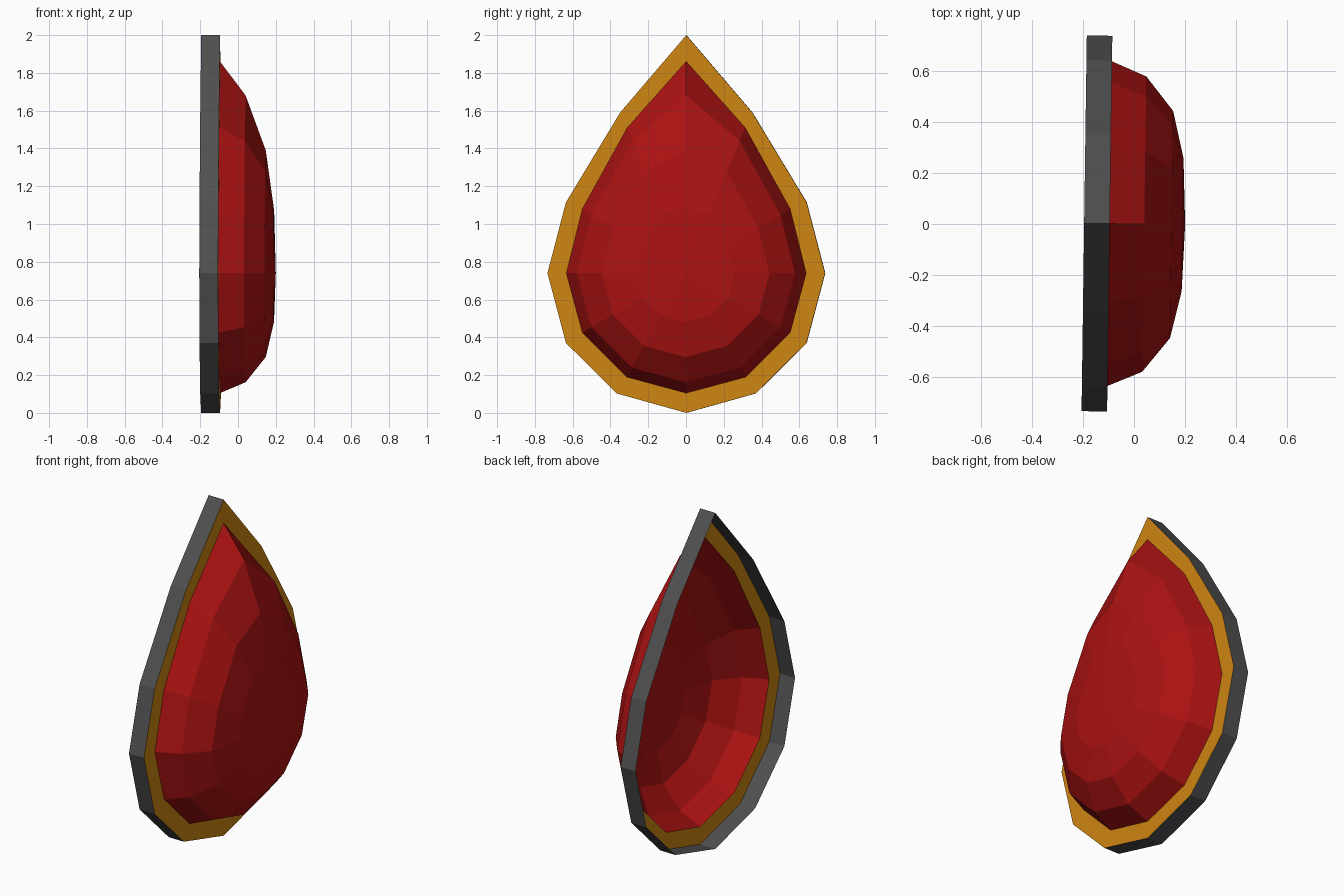
import bpy
import bmesh
import math
from mathutils import Matrix

cube = bpy.data.objects.get("Cube")
if cube:
    bpy.data.objects.remove(cube, do_unlink=True)

TILT = Matrix.Rotation(math.radians(-0.8), 4, 'Z')
CENTRE_Z = 0.74


def material(name, rgb):
    mat = bpy.data.materials.new(name)
    mat.use_nodes = True
    mat.diffuse_color = (*rgb, 1)
    mat.node_tree.nodes["Principled BSDF"].inputs["Base Color"].default_value = (*rgb, 1)
    return mat


def outline(half):
    """Close a half teardrop (tip first, bottom last) by mirroring it in y."""
    return half + [(-y, z) for y, z in half[-2:0:-1]]


def ring(points, x, scale=1.0, tip_scale=1.0):
    """Place an outline at depth x, shrunk about the centre; the tip shrinks on its own."""
    result = []
    for i, (y, z) in enumerate(points):
        s = tip_scale if i == 0 else scale
        result.append((x, y * s, CENTRE_Z + (z - CENTRE_Z) * s))
    return result


def loft(name, rings, mat, apex=None):
    """Skin rings in order, optionally closing the last one to an apex."""
    bm = bmesh.new()
    loops = [[bm.verts.new(p) for p in r] for r in rings]
    n = len(loops[0])
    for a, b in zip(loops, loops[1:]):
        for i in range(n):
            j = (i + 1) % n
            bm.faces.new((a[i], b[i], b[j], a[j]))
    if apex:
        top = bm.verts.new(apex)
        for i in range(n):
            bm.faces.new((loops[-1][i], top, loops[-1][(i + 1) % n]))
    bmesh.ops.reverse_faces(bm, faces=bm.faces[:])
    # Make sure the shell faces out of the shield
    bm.normal_update()
    if sum(f.normal.x + f.normal.y * f.calc_center_median().y for f in bm.faces) < 0:
        bmesh.ops.reverse_faces(bm, faces=bm.faces[:])
    bm.transform(TILT)
    mesh = bpy.data.meshes.new(name)
    bm.to_mesh(mesh)
    bm.free()
    mesh.materials.append(mat)
    obj = bpy.data.objects.new(name, mesh)
    bpy.context.collection.objects.link(obj)
    return obj


grey = material("dark grey metal", (0.08, 0.08, 0.08))
gold = material("gold", (0.62, 0.235, 0.006))
red = material("deep red", (0.41, 0.006, 0.006))

outer = outline([(0, 2), (0.35, 1.59), (0.637, 1.115), (0.735, 0.74),
                 (0.637, 0.37), (0.368, 0.103), (0, 0)])
inner = outline([(0, 1.86), (0.312, 1.51), (0.55, 1.08), (0.635, 0.74),
                 (0.55, 0.425), (0.315, 0.19), (0, 0.105)])

BACK, FRONT = -0.195, -0.095

# Open band round the edge
loft("edge_band", [ring(outer, BACK), ring(outer, FRONT)], grey)

# Flat border on the face
loft("face_border", [ring(outer, FRONT), ring(inner, FRONT)], gold)

# Hollow faceted dome
steps = [(FRONT, 1, 1), (0.04, 0.91, 0.84), (0.147, 0.70, 0.58), (0.19, 0.41, 0.304)]
loft("dome", [ring(inner, *s) for s in steps], red, apex=(0.2, 0, CENTRE_Z))
